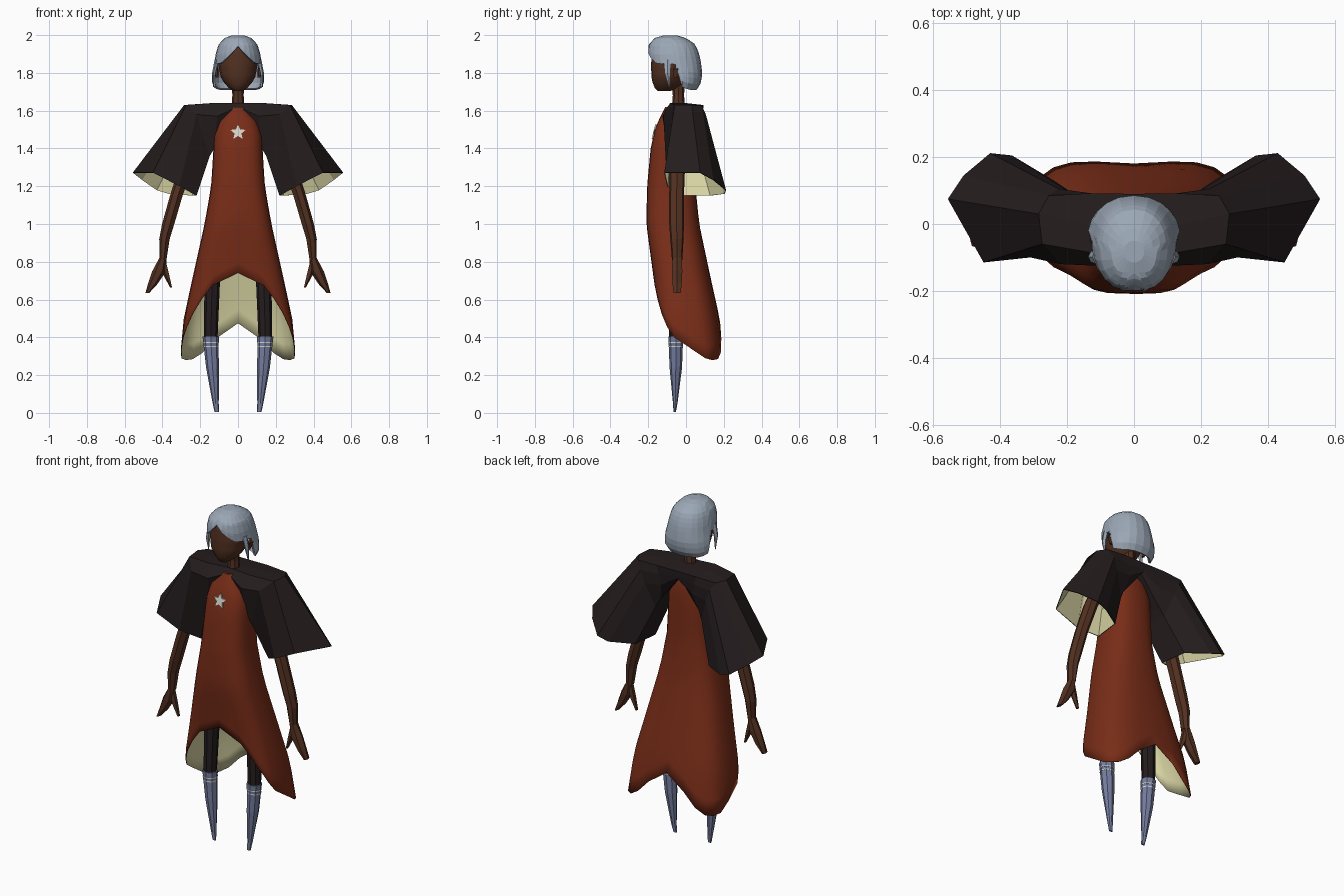
import bpy, math
from mathutils import Vector


def material(name, r, g, b):
    m = bpy.data.materials.new(name)
    m.diffuse_color = (r, g, b, 1)
    return m


RED = material("rust_cloth", 0.19, 0.026, 0.009)
DARK = material("dark_cloth", 0.018, 0.012, 0.013)
CREAM = material("cream_lining", 0.69, 0.66, 0.37)
HAIR = material("silver_hair", 0.33, 0.39, 0.47)
SKIN = material("brown_skin", 0.085, 0.03, 0.015)
BOOT = material("blue_boot", 0.18, 0.21, 0.35)
PALE = material("pale_trim", 0.66, 0.66, 0.6)


def skin(name, rings, mats, flip=False, caps=(True, True), mirror=False,
         lining=0.0, smooth=False):
    """Join equal rings of points into a surface."""
    n = len(rings[0])
    faces = []
    for i in range(len(rings) - 1):
        for j in range(n):
            k = (j + 1) % n
            f = [i * n + j, i * n + k, (i + 1) * n + k, (i + 1) * n + j]
            faces.append(f[::-1] if flip else f)
    last = (len(rings) - 1) * n
    start, end = list(range(n)), list(range(last, last + n))
    if caps[0]:
        faces.append(start if flip else start[::-1])
    if caps[1]:
        faces.append(end[::-1] if flip else end)
    me = bpy.data.meshes.new(name)
    me.from_pydata([v for r in rings for v in r], [], faces)
    for m in mats:
        me.materials.append(m)
    ob = bpy.data.objects.new(name, me)
    bpy.context.collection.objects.link(ob)
    if mirror:
        ob.modifiers.new("mirror", "MIRROR").use_axis = (True, False, False)
    if lining:
        s = ob.modifiers.new("lining", "SOLIDIFY")
        s.thickness, s.offset, s.material_offset = lining, -1, 1
    if smooth:
        bpy.ops.object.select_all(action="DESELECT")
        ob.select_set(True)
        bpy.context.view_layer.objects.active = ob
        bpy.ops.object.shade_smooth_by_angle(angle=math.radians(25))
    return ob


def tube(name, path, mat, n=8, mirror=True):
    """Vertical tube, top to bottom: x, y, z, x radius, y radius."""
    rings = [[(x + rx * math.cos(math.tau * j / n), y + ry * math.sin(math.tau * j / n), z)
              for j in range(n)] for x, y, z, rx, ry in path]
    return skin(name, rings, [mat], flip=True, mirror=mirror)


def section(secs, z):
    """Interpolate half width, front y and back y at height z."""
    for a, b in zip(secs, secs[1:]):
        if z >= b[0]:
            t = (a[0] - z) / (a[0] - b[0])
            return [p + (q - p) * t for p, q in zip(a[1:], b[1:])]
    return secs[-1][1:]


def shell(name, secs, hem, mats, rows, p=(1, 1, 1), bend=1.0, **kw):
    """Draped surface: each (angle, hem height) column falls from the top section.
    p squares the cross-section off: at the top, at the bottom front, at the bottom back."""
    cols = hem + [(180 - a, h) for a, h in hem[-2:0:-1]]
    rings = []
    for i in range(rows + 1):
        t = (i / rows) ** bend
        ring = []
        for a, h in cols:
            z = secs[0][0] + (h - secs[0][0]) * t
            w, yf, yb = section(secs, z)
            c, s = math.cos(math.radians(a)), math.sin(math.radians(a))
            if abs(c) < 1e-6:
                c = 0
            e = p[0] + ((p[1] if s < 0 else p[2]) - p[0]) * t
            ring.append((w * math.copysign(abs(c) ** e, c),
                         (yf + yb) / 2 + (yb - yf) / 2 * math.copysign(abs(s) ** e, s), z))
        rings.append(ring)
    return skin(name, rings, mats, flip=True, **kw)


# Long dress with an arched hem
dress_secs = [(1.62, .03, -.11, .0), (1.56, .10, -.14, .03), (1.50, .125, -.165, .04),
              (1.40, .13, -.187, .045), (1.2, .142, -.206, .05), (1.0, .177, -.21, .07),
              (.74, .235, -.175, .125), (.5, .287, -.15, .178), (.28, .308, -.12, .205)]
dress_hem = [.74, .675, .60, .525, .455, .40, .335, .29, .28, .285, .32, .395, .475]
shell("dress", dress_secs, [(-90 + 15 * i, h) for i, h in enumerate(dress_hem)],
      [RED, CREAM], 16, p=(.8, .45, .7), caps=(True, False), lining=.004, smooth=True)

# Shoulder cape with flared sleeves, ringed from the centre out to the rim
cape = [
    [(0, 0, 1.64), (0, -.07, 1.64), (0, -.10, 1.62), (0, -.08, 1.60),
     (0, .06, 1.58), (0, .08, 1.58), (0, .087, 1.60), (0, .09, 1.63)],
    [(.14, 0, 1.64), (.13, -.085, 1.64), (.11, -.125, 1.57), (.125, -.09, 1.40),
     (.125, .06, 1.42), (.10, .087, 1.52), (.115, .09, 1.58), (.13, .092, 1.63)],
    [(.285, .03, 1.63), (.275, -.06, 1.63), (.22, -.12, 1.58), (.15, -.09, 1.36),
     (.15, .07, 1.37), (.20, .10, 1.51), (.225, .105, 1.58), (.255, .085, 1.625)],
    [(.557, .075, 1.272), (.45, -.115, 1.272), (.31, -.10, 1.20), (.22, -.03, 1.15),
     (.24, .13, 1.15), (.365, .205, 1.16), (.43, .212, 1.18), (.51, .145, 1.235)]]
skin("cape", cape, [DARK, CREAM], caps=(False, False), mirror=True, lining=.004)

# Head, neck and ears
head_secs = [(1.96, .06, -.15, 0), (1.92, .095, -.18, .03), (1.84, .103, -.185, .03),
             (1.78, .092, -.183, .01), (1.745, .072, -.176, -.01), (1.72, .048, -.165, -.04),
             (1.705, .025, -.15, -.08)]
shell("head", head_secs, [(-90 + 22.5 * i, 1.705) for i in range(9)], [SKIN], 17,
      p=(.95, .95, .95), smooth=True)
tube("neck", [(0, -.04, 1.77, .034, .034), (0, -.04, 1.68, .03, .03), (0, -.04, 1.6, .036, .036)],
     SKIN, mirror=False)
tube("ear", [(.118, -.035, 1.845, .006, .01), (.118, -.045, 1.82, .014, .028),
             (.110, -.055, 1.775, .008, .012)], SKIN, 6)

# Bobbed hair, parted over the face and cut out around the ears
hair_secs = [(1.999, .03, -.115, -.05), (1.985, .07, -.165, 0), (1.95, .103, -.197, .05),
             (1.90, .118, -.205, .07), (1.85, .126, -.197, .08), (1.79, .139, -.18, .087),
             (1.74, .14, -.16, .076), (1.71, .122, -.14, .056)]
hair_hem = [(-90, 1.94), (-75, 1.905), (-60, 1.875), (-45, 1.852), (-30, 1.848), (-15, 1.85),
            (0, 1.845), (10, 1.725), (25, 1.715), (40, 1.71), (55, 1.71), (72, 1.71), (90, 1.71)]
shell("hair", hair_secs, hair_hem, [HAIR, HAIR], 12, p=(.92, .92, .92), bend=1.35,
      caps=(True, False), lining=.012)
tube("side_lock", [(.112, -.098, 1.87, .012, .022), (.127, -.098, 1.80, .010, .016),
                   (.130, -.088, 1.725, .002, .003)], HAIR, 5)

# Arms, hands and thumbs
tube("arm", [(.19, -.03, 1.52, .04, .042), (.265, -.045, 1.33, .038, .042),
             (.325, -.05, 1.15, .035, .040), (.368, -.05, 1.0, .034, .040),
             (.388, -.048, .92, .029, .036), (.396, -.047, .81, .019, .028)], SKIN, 7)
tube("hand", [(.396, -.047, .825, .018, .028), (.418, -.047, .75, .036, .032),
              (.45, -.047, .685, .026, .028), (.480, -.047, .635, .010, .022)], SKIN, 6)
tube("thumb", [(.396, -.047, .815, .014, .018), (.38, -.047, .735, .018, .017),
               (.354, -.047, .665, .006, .010)], SKIN, 5)

# Legs and pointed boots
tube("leg", [(.09, -.05, 1.0, .06, .06), (.135, -.045, .75, .042, .045),
             (.145, -.053, .38, .036, .036)], DARK)
tube("boot", [(.144, -.054, .405, .044, .04), (.142, -.054, .35, .039, .037),
              (.135, -.054, .24, .034, .033), (.118, -.057, .05, .016, .012),
              (.112, -.06, .004, .012, .006)], BOOT)
for z, r in ((.372, .0425), (.352, .0405)):
    tube("boot_band", [(.143, -.054, z + .003, r, r - .003), (.143, -.054, z - .003, r, r - .003)], PALE)

# Star badge tilted to the chest
star = []
for depth in (.012, -.003):
    ring = []
    for j in range(10):
        r = .043 if j % 2 == 0 else .019
        a = math.pi / 2 + math.tau * j / 10
        x, z = r * math.cos(a), r * math.sin(a)
        ring.append(Vector((x, -.170 + z * .25 + depth, 1.485 + z)))
    star.append(ring)
skin("star_badge", star, [PALE])
